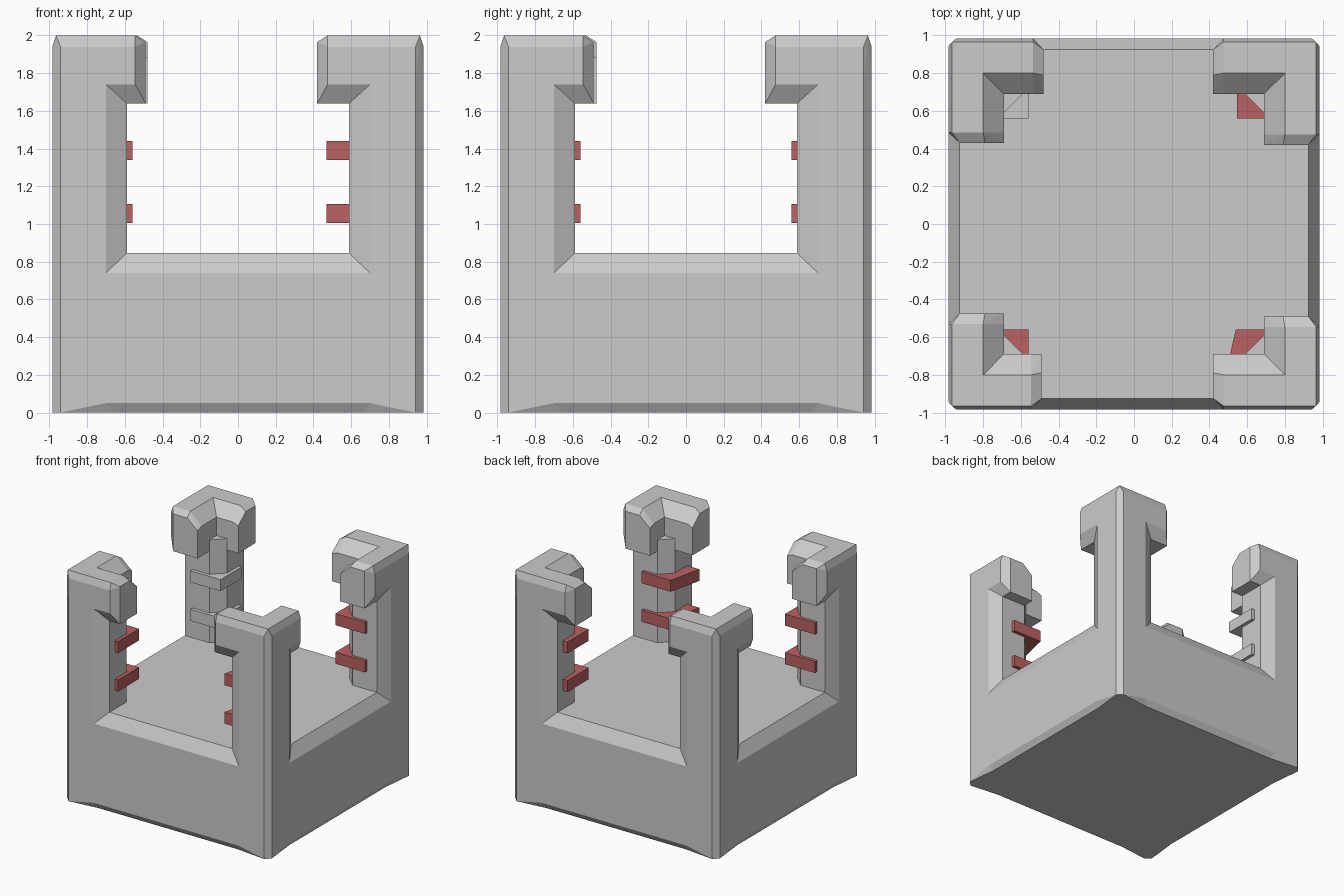
import bpy, bmesh

if "Cube" in bpy.data.objects:
    bpy.data.objects.remove(bpy.data.objects["Cube"])

red = bpy.data.materials.new("red_paint")
red.diffuse_color = (0.5, 0.12, 0.12, 1)
red.use_nodes = True
red.node_tree.nodes["Principled BSDF"].inputs["Base Color"].default_value = red.diffuse_color


def hulls(name, groups, mat=None):
    """One flat-shaded mesh made of a convex solid per point group."""
    me = bpy.data.meshes.new(name)
    bm = bmesh.new()
    for pts in groups:
        verts = [bm.verts.new(p) for p in pts]
        res = bmesh.ops.convex_hull(bm, input=verts)
        junk = {g for g in res["geom_interior"] + res["geom_unused"]
                if isinstance(g, bmesh.types.BMVert)}
        bmesh.ops.delete(bm, geom=list(junk), context='VERTS')
    bmesh.ops.dissolve_limit(bm, angle_limit=0.01, verts=bm.verts, edges=bm.edges)
    bmesh.ops.recalc_face_normals(bm, faces=bm.faces)
    bm.to_mesh(me)
    bm.free()
    ob = bpy.data.objects.new(name, me)
    bpy.context.collection.objects.link(ob)
    if mat:
        me.materials.append(mat)
    return ob


def layer(outline, z):
    return [(x, y, z) for x, y in outline]


def octagon(r, c, z):
    half = [(r - c, r), (r, r - c)]
    return [(x * sx, y * sy, z) for x, y in half for sx in (1, -1) for sy in (1, -1)]


# solid base with sloped sills and an undercut bottom edge
R, C = 0.985, 0.043
hulls("base", [octagon(0.955, C, 0) + octagon(R, C, 0.05)
               + octagon(R, C, 0.74) + octagon(0.925, 0.0, 0.845)])

# half outlines; the other half is the swap of the two axes
POST = [(0.70, R), (0.59, 0.925), (0.59, 0.69), (R - C, R)]
FOOT_TOP = [(0.70, R), (0.70, 0.93), (R - C, R)]
FOOT_BOTTOM = [(0.665, 0.955), (0.70, 0.93), (R - C, R)]

# cap cross-section (distance from centre, height), and its smaller end face
CAP = [(0.965, 2.0), (0.80, 2.0), (0.69, 1.9), (0.69, 1.64), (0.925, 1.64)]
CAP_OUTER = [1.94, 1.74]
CAP_END = [(0.925, 1.965), (0.79, 1.965), (0.69, 1.88), (0.69, 1.64), (0.925, 1.64)]


def both(outline):
    return outline + [(b, a) for a, b in outline]


def cap_arm(end):
    pts = [(d, d, z) for d, z in CAP]
    pts += [(d, d, z) for d in (R - C / 2,) for z in CAP_OUTER]
    pts += [(R - C, R, z) for z in CAP_OUTER]
    pts += [(end + 0.055, d, z) for d, z in CAP if z > 1.7]
    pts += [(end + 0.055, R, z) for z in CAP_OUTER]
    pts += [(end, d, z) for d, z in CAP_END]
    return pts


SQUARE = [(0.56, 0.56), (0.85, 0.56), (0.85, 0.85), (0.56, 0.85)]
SKEWED = [(0.54, 0.56), (0.82, 0.56), (0.85, 0.85), (0.47, 0.86)]
SHIFTED = [(0.545, 0.56), (0.83, 0.56), (0.83, 0.85), (0.545, 0.85)]

# corner: name, x side, y side, cap reach along x and y, bar outline, bar material
corners = [
    ("front_left", -1, -1, 0.49, 0.475, SQUARE, red),
    ("front_right", 1, -1, 0.42, 0.49, SKEWED, red),
    ("back_left", -1, 1, 0.48, 0.43, SQUARE, None),
    ("back_right", 1, 1, 0.42, 0.42, SHIFTED, red),
]

for name, sx, sy, ex, ey, bar, mat in corners:
    def place(pts):
        return [(x * sx, y * sy, z) for x, y, z in pts]

    # foot, post and L-shaped cap
    hulls(name + "_foot", [place(layer(both(FOOT_BOTTOM), 0) + layer(both(FOOT_TOP), 0.05))])
    hulls(name + "_post", [place(layer(both(POST), 0.74) + layer(both(POST), 1.74))])
    arm_y = [(b, a, z) for a, b, z in cap_arm(ey)]
    hulls(name + "_cap", [place(cap_arm(ex)), place(arm_y)])

    # two bars around the inner edge of the post
    hulls(name + "_bars", [place(layer(bar, z) + layer(bar, z + 0.1))
                           for z in (1.005, 1.34)], mat)
